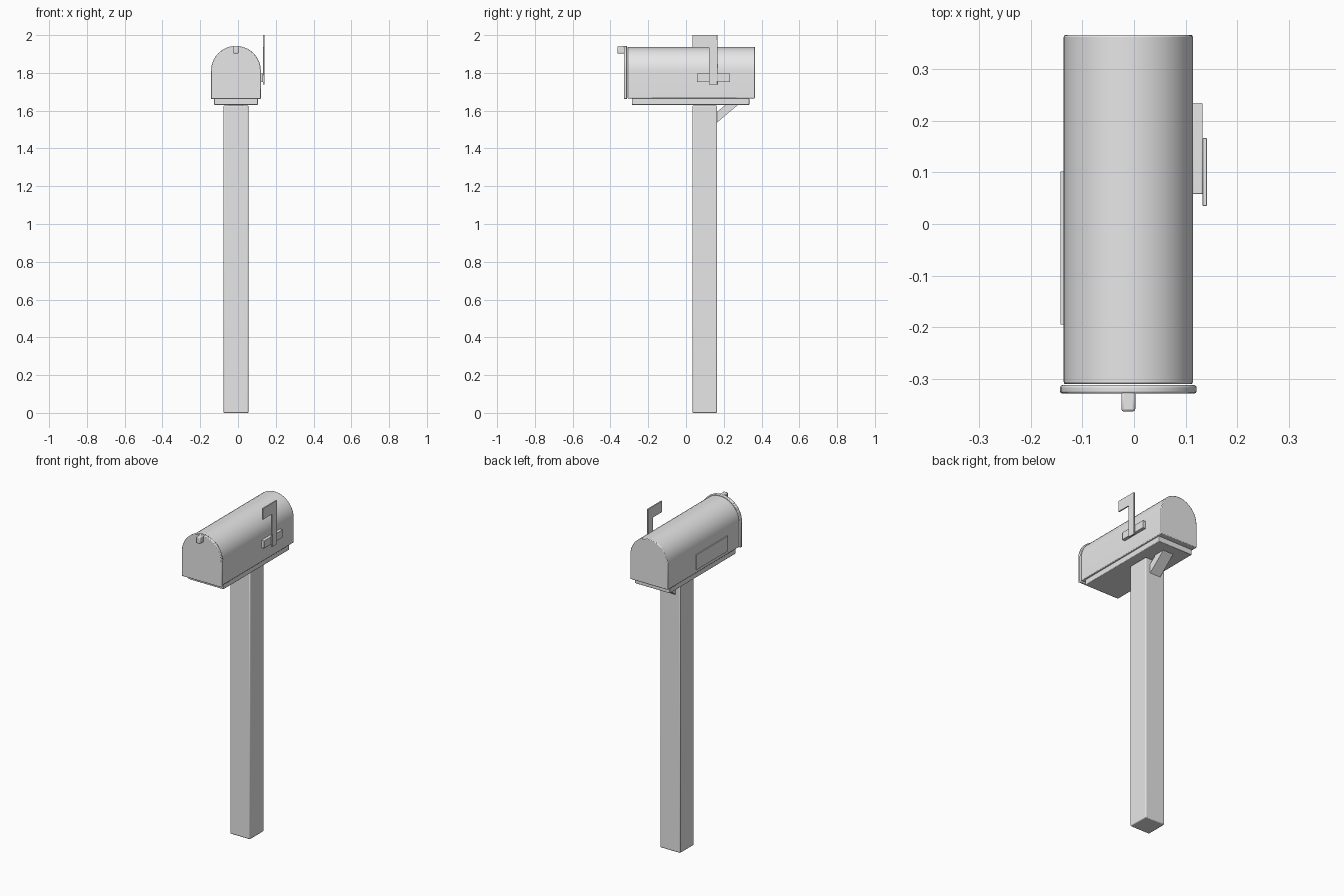
import bpy
import bmesh
from math import cos, sin, pi, radians
from mathutils import Vector

cube = bpy.data.objects.get("Cube")
if cube:
    bpy.data.objects.remove(cube, do_unlink=True)

grey = bpy.data.materials.new("light grey")
grey.use_nodes = True
grey.diffuse_color = (0.8, 0.8, 0.8, 1)
grey.node_tree.nodes["Principled BSDF"].inputs["Base Color"].default_value = (0.8, 0.8, 0.8, 1)

MID = -0.011  # centre line of box and post


def prism(name, profile, axis, lo, hi, bevel=0.0):
    """Extrude a closed profile along x (profile in y, z) or y (profile in x, z)."""
    bm = bmesh.new()
    if axis == "x":
        verts = [bm.verts.new((lo, a, b)) for a, b in profile]
        step = Vector((hi - lo, 0, 0))
    else:
        verts = [bm.verts.new((a, lo, b)) for a, b in profile]
        step = Vector((0, hi - lo, 0))
    face = bm.faces.new(verts)
    ext = bmesh.ops.extrude_face_region(bm, geom=[face], use_keep_orig=True)
    moved = [g for g in ext["geom"] if isinstance(g, bmesh.types.BMVert)]
    bmesh.ops.translate(bm, verts=moved, vec=step)
    bmesh.ops.recalc_face_normals(bm, faces=bm.faces)
    mesh = bpy.data.meshes.new(name)
    bm.to_mesh(mesh)
    bm.free()
    mesh.materials.append(grey)
    obj = bpy.data.objects.new(name, mesh)
    bpy.context.collection.objects.link(obj)
    if bevel:
        mod = obj.modifiers.new("Bevel", "BEVEL")
        mod.width = bevel
        mod.segments = 2
        mod.limit_method = "ANGLE"
        mod.angle_limit = radians(40)
    bpy.ops.object.select_all(action="DESELECT")
    obj.select_set(True)
    bpy.context.view_layer.objects.active = obj
    bpy.ops.object.shade_smooth_by_angle(angle=radians(35))
    return obj


def rect(a0, a1, b0, b1):
    return [(a0, b0), (a1, b0), (a1, b1), (a0, b1)]


def box(name, x, y, z, bevel=0.0):
    return prism(name, rect(*y, *z), "x", *x, bevel)


def arch(radius, bottom, spring, steps=20):
    """Straight sides below a half-round top."""
    top = [(MID + radius * cos(pi * i / steps), spring + radius * sin(pi * i / steps))
           for i in range(steps + 1)]
    return [(MID - radius, bottom), (MID + radius, bottom)] + top


# Post and its support
box("post", (MID - 0.066, MID + 0.066), (0.034, 0.165), (0, 1.627), 0.005)
box("base_board", (MID - 0.116, MID + 0.116), (-0.287, 0.335), (1.631, 1.665), 0.003)
prism("diagonal_brace", [(0.15, 1.525), (0.278, 1.633), (0.212, 1.633), (0.15, 1.582)],
      "x", MID - 0.035, MID + 0.035)

# Mailbox
prism("mailbox_body", arch(0.125, 1.665, 1.812), "y", -0.31, 0.366, 0.004)
prism("door", arch(0.132, 1.661, 1.811), "y", -0.328, -0.312, 0.004)
box("door_knob", (MID - 0.0135, MID + 0.0135), (-0.363, -0.324), (1.902, 1.942), 0.005)

# Signal flag on the left side
box("flag_bracket", (0.113, 0.133), (0.058, 0.234), (1.751, 1.797), 0.002)
prism("signal_flag", [(0.122, 1.738), (0.166, 1.738), (0.166, 2.0), (0.035, 2.0),
                      (0.035, 1.934), (0.122, 1.934)], "x", 0.133, 0.141, 0.001)

# Plain plate on the opposite side
box("side_plate", (-0.142, -0.136), (-0.194, 0.102), (1.687, 1.777))
